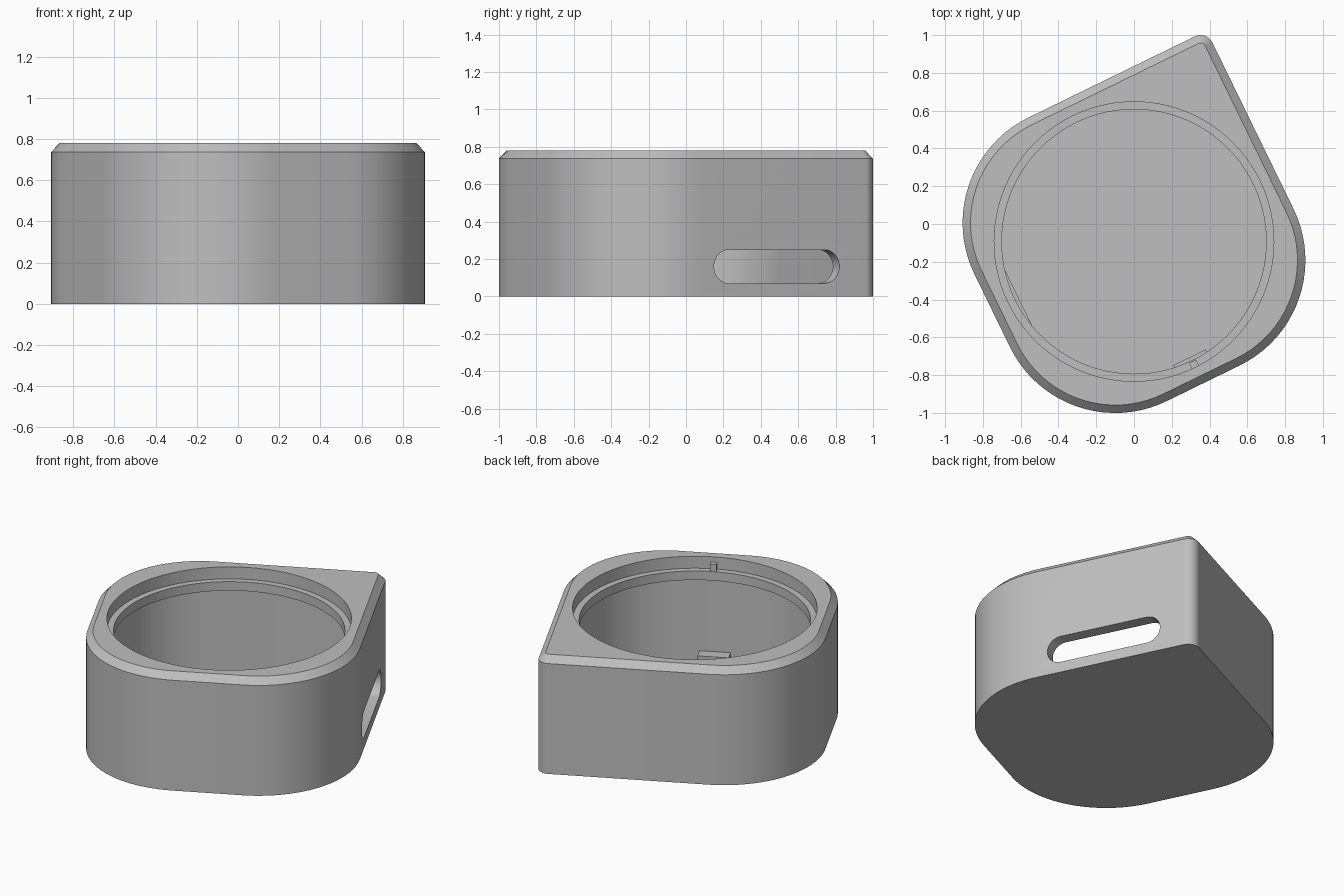
import bpy, bmesh
from math import sin, cos, pi, radians
from mathutils import Matrix

cube = bpy.data.objects.get("Cube")
if cube:
    bpy.data.objects.remove(cube, do_unlink=True)

PLACE = Matrix.Translation((0, -0.093, 0)) @ Matrix.Rotation(radians(26), 4, 'Z')
HALF, BIG, SMALL = 0.835, 0.62, 0.07

grey = bpy.data.materials.new("light_grey")
grey.use_nodes = True
colour = (0.52, 0.52, 0.52, 1)
grey.diffuse_color = colour
grey.node_tree.nodes["Principled BSDF"].inputs["Base Color"].default_value = colour


def outline(inset, steps=20):
    """Square with three broad round corners and one tight one."""
    pts = []
    for k, (sx, sy) in enumerate([(1, 1), (-1, 1), (-1, -1), (1, -1)]):
        r = max((SMALL if k == 0 else BIG) - inset, 0.012)
        c = HALF - inset - r
        for i in range(steps + 1):
            a = (k + i / steps) * pi / 2
            pts.append((sx * c + r * cos(a), sy * c + r * sin(a)))
    return pts


def circle(radius, n=96):
    return [(radius * cos(2 * pi * i / n), radius * sin(2 * pi * i / n)) for i in range(n)]


def rectangle(x0, x1, y0, y1):
    return [(x0, y0), (x1, y0), (x1, y1), (x0, y1)]


def make(name, rings):
    """Closed solid through 3D rings of equal length."""
    bm = bmesh.new()
    rows = [[bm.verts.new(p) for p in ring] for ring in rings]
    for low, high in zip(rows, rows[1:]):
        for i in range(len(low)):
            j = (i + 1) % len(low)
            bm.faces.new((low[i], low[j], high[j], high[i]))
    bm.faces.new(rows[0][::-1])
    bm.faces.new(rows[-1])
    bmesh.ops.recalc_face_normals(bm, faces=bm.faces)
    bm.transform(PLACE)
    mesh = bpy.data.meshes.new(name)
    bm.to_mesh(mesh)
    bm.free()
    mesh.materials.append(grey)
    obj = bpy.data.objects.new(name, mesh)
    bpy.context.collection.objects.link(obj)
    return obj


def prism(name, shape, z0, z1):
    return make(name, [[(x, y, z) for x, y in shape] for z in (z0, z1)])


# Outer shell with chamfered top edge
levels = [(0, 0), (0, 0.737), (0.042, 0.78)]
body = make("case_body", [[(x, y, z) for x, y in outline(i)] for i, z in levels])

# Hollow interior, round opening and stepped lid seat
cutters = [
    prism("cavity_cutter", outline(0.08), 0.06, 0.64),
    prism("opening_cutter", circle(0.70), 0.5, 0.9),
    prism("seat_cutter", circle(0.74), 0.70, 0.9),
]

# Rounded slot through the side wall
slot = []
for i in range(32):
    a = 2 * pi * (i + 0.5) / 32
    slot.append((0.236 + (0.283 if cos(a) > 0 else -0.283) + 0.09 * cos(a),
                 0.16 + 0.09 * sin(a)))
cutters.append(make("slot_cutter", [[(x, y, z) for y, z in slot] for x in (0.65, 0.95)]))

for cutter in cutters:
    cutter.hide_render = True
    mod = body.modifiers.new(cutter.name, 'BOOLEAN')
    mod.operation = 'DIFFERENCE'
    mod.solver = 'EXACT'
    mod.object = cutter

# Bake the cuts and drop the cutters
bpy.context.view_layer.update()
graph = bpy.context.evaluated_depsgraph_get()
baked = bpy.data.meshes.new_from_object(body.evaluated_get(graph))
body.modifiers.clear()
body.data = baked
for cutter in cutters:
    bpy.data.objects.remove(cutter, do_unlink=True)

# Inner support pads and locating key on the seat
prism("front_pad", rectangle(-0.1, 0.09, -0.76, -0.68), 0.055, 0.14)
prism("right_pad", rectangle(-0.76, -0.68, -0.19, 0.19), 0.055, 0.14)
prism("locating_key", rectangle(-0.02, 0.02, -0.745, -0.705), 0.695, 0.745)

# Smooth curved walls, keep edges crisp
bpy.ops.object.select_all(action='DESELECT')
body.select_set(True)
bpy.context.view_layer.objects.active = body
bpy.ops.object.shade_smooth_by_angle(angle=radians(25))
